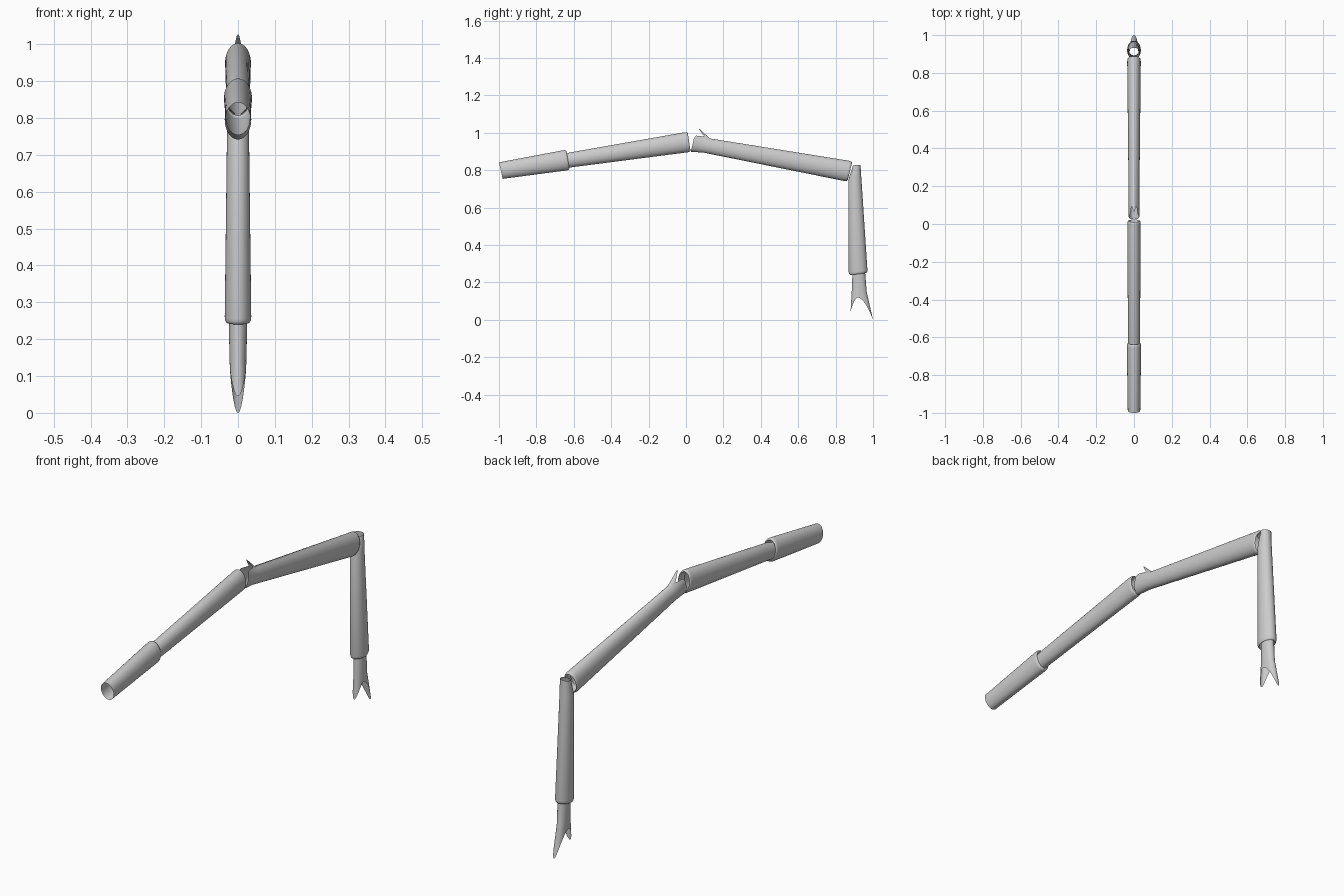
import bpy, bmesh, math
from mathutils import Vector

if "Cube" in bpy.data.objects:
    bpy.data.objects.remove(bpy.data.objects["Cube"])

SIDES = 48


def ring(a, b, hw):
    """Ellipse through side-view points a (upper) and b (lower), half-width hw in x."""
    a, b = Vector((0, *a)), Vector((0, *b))
    mid, half = (a + b) / 2, (a - b) / 2
    pts = []
    for i in range(SIDES):
        t = math.tau * i / SIDES
        pts.append(mid + half * math.cos(t) + Vector((hw * math.sin(t), 0, 0)))
    return pts


def edge(func, hw):
    """Shaped rim: func maps cos(angle) to a (y, z) point."""
    pts = []
    for i in range(SIDES):
        t = math.tau * i / SIDES
        pts.append(Vector((hw * math.sin(t), *func(math.cos(t)))))
    return pts


def lip(last, direction):
    """Rounded rim that rolls inward, then a short inner wall."""
    mid = sum(last, Vector()) / SIDES
    d = Vector((0, *direction)).normalized()
    steps = [(0.98, 0.007), (0.92, 0.013), (0.84, 0.015), (0.79, 0.012), (0.77, -0.03)]
    return [[mid + (p - mid) * s + d * o for p in last] for s, o in steps]


def tube(name, rings):
    bm = bmesh.new()
    loops = [[bm.verts.new(p) for p in r] for r in rings]
    for r0, r1 in zip(loops, loops[1:]):
        for i in range(SIDES):
            j = (i + 1) % SIDES
            bm.faces.new((r0[i], r0[j], r1[j], r1[i]))
    bmesh.ops.recalc_face_normals(bm, faces=bm.faces)
    me = bpy.data.meshes.new(name)
    bm.to_mesh(me)
    bm.free()
    ob = bpy.data.objects.new(name, me)
    bpy.context.collection.objects.link(ob)
    bpy.context.view_layer.objects.active = ob
    ob.select_set(True)
    bpy.ops.object.shade_smooth_by_angle(angle=math.radians(40))
    ob.select_set(False)


# Open sleeve at the front
end = ring((-0.655, 0.907), (-0.637, 0.799), 0.038)
tube("base_sleeve", [ring((-1.0, 0.842), (-0.98, 0.754), 0.033), end]
     + lip(end, (0.985, 0.16)))

# Upper tube that plugs into the sleeve
end = ring((-0.006, 1.003), (0.010, 0.896), 0.035)
tube("upper_tube", [ring((-0.68, 0.876), (-0.67, 0.806), 0.030),
                    ring((-0.62, 0.895), (-0.61, 0.816), 0.032), end]
     + lip(end, (0.99, 0.14)))


# Middle tube: notched joint rim with an upturned spur
def joint_rim(c):
    keys = [(1.0, 0.065, 1.027), (0.92, 0.098, 0.98), (0.70, 0.052, 0.985),
            (0.4, 0.043, 0.972), (-1.0, 0.025, 0.899)]
    for (c0, y0, z0), (c1, y1, z1) in zip(keys, keys[1:]):
        if c >= c1 - 1e-6:
            f = (c0 - c) / (c0 - c1)
            return y0 + (y1 - y0) * f, z0 + (z1 - z0) * f
    return keys[-1][1:]


end = ring((0.875, 0.850), (0.848, 0.742), 0.036)
tube("middle_tube", [edge(joint_rim, 0.028), ring((0.127, 0.970), (0.095, 0.894), 0.028), end]
     + lip(end, (0.98, -0.19)))

# Lower tube hanging from the knee
end = ring((0.970, 0.266), (0.870, 0.254), 0.036)
tube("lower_tube", [ring((0.933, 0.829), (0.893, 0.826), 0.026),
                    ring((0.938, 0.752), (0.868, 0.748), 0.030), end]
     + lip(end, (0.05, -1)))


# Forked foot: tube cut by an arch into two points
def fork_rim(c):
    if c >= 0:
        return 0.918 + 0.082 * c, 0.12 * (1 - c ** 1.8)
    return 0.918 + 0.038 * c, 0.12 - 0.075 * (-c) ** 1.8


tube("forked_foot", [ring((0.955, 0.30), (0.892, 0.30), 0.026),
                     ring((0.958, 0.25), (0.890, 0.25), 0.025),
                     ring((0.966, 0.15), (0.886, 0.15), 0.023),
                     edge(fork_rim, 0.022)])
